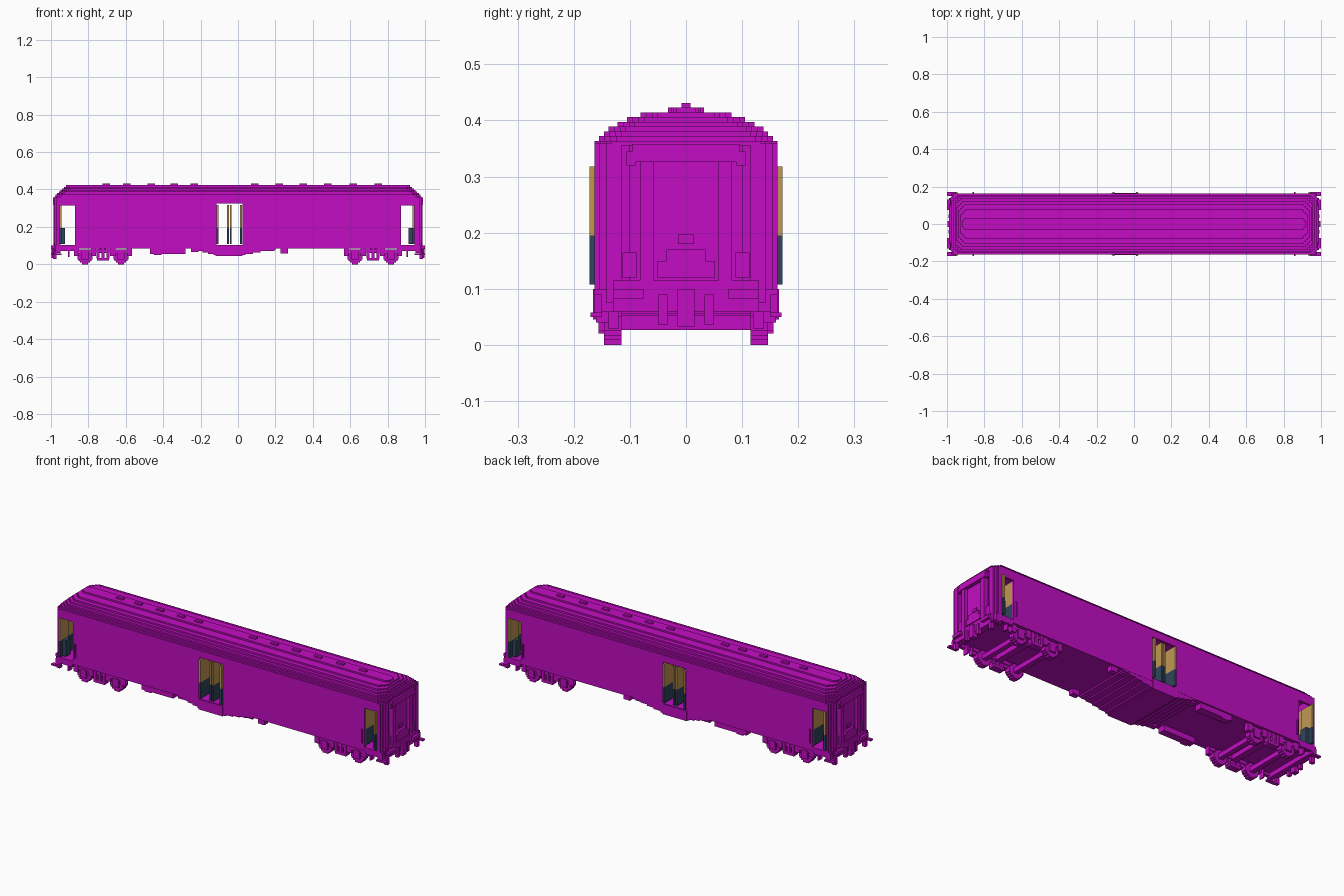
import bpy
import bmesh

cube = bpy.data.objects.get("Cube")
if cube:
    bpy.data.objects.remove(cube, do_unlink=True)


def make_material(name, colour):
    mat = bpy.data.materials.new(name)
    mat.use_nodes = True
    mat.diffuse_color = (*colour, 1)
    shader = mat.node_tree.nodes["Principled BSDF"]
    shader.inputs["Base Color"].default_value = (*colour, 1)
    shader.inputs["Roughness"].default_value = 0.8
    return mat


MAGENTA = make_material("magenta", (0.54, 0.004, 0.54))
GOLD = make_material("gold", (0.53, 0.31, 0.09))
NAVY = make_material("navy", (0.03, 0.06, 0.11))
VOXEL = 0.0085


class Part:
    """Collects blocks, optionally mirrored, into one object."""

    def __init__(self, name, mat=MAGENTA, mirror=""):
        self.name, self.mat, self.mirror = name, mat, mirror
        self.bm = bmesh.new()

    def block(self, xs, ys, zs):
        spans = {(tuple(xs), tuple(ys))}
        if "x" in self.mirror:
            spans |= {((-x[1], -x[0]), y) for x, y in spans}
        if "y" in self.mirror:
            spans |= {(x, (-y[1], -y[0])) for x, y in spans}
        for x, y in sorted(spans):
            verts = bmesh.ops.create_cube(self.bm, size=1)["verts"]
            for v in verts:
                for axis, (low, high) in enumerate((x, y, zs)):
                    v.co[axis] = high if v.co[axis] > 0 else low
        return self

    def slab(self, half_x, half_y, zs, cut):
        """Long slab whose plan corners step inward."""
        for k in range(4):
            x = half_x - cut * k / 3
            y = half_y - cut * (3 - k) / 3
            self.block((-x, x), (-y, y), zs)

    def finish(self):
        mesh = bpy.data.meshes.new(self.name)
        self.bm.to_mesh(mesh)
        self.bm.free()
        mesh.materials.append(self.mat)
        obj = bpy.data.objects.new(self.name, mesh)
        bpy.context.collection.objects.link(obj)
        return obj


# Side walls, left open at the three doorways
WALL = (0.152, 0.163)
walls = Part("side_walls", mirror="y")
for xs in ((-0.965, -0.95), (-0.872, -0.115), (0.024, 0.872), (0.945, 0.965)):
    walls.block(xs, WALL, (0.085, 0.36))
for xs, low in (((-0.95, -0.872), 0.315), ((0.872, 0.945), 0.315), ((-0.115, 0.024), 0.325)):
    walls.block(xs, WALL, (low, 0.36))
walls.finish()

# Floor and the stepped drop in the middle
floor = Part("floor")
floor.block((-0.965, 0.965), (-0.163, 0.163), (0.085, 0.103))
left, right = -0.25, 0.2
for step in range(5):
    floor.block((left, right), (-0.162, 0.162), (0.077 - step * 0.007, 0.09))
    left += 0.03
    right -= 0.04
floor.block((-0.12, 0.024), (-0.166, 0.166), (0.045, 0.1))
floor.finish()

# Stepped roof layers
roof = Part("roof")
layers = ((0.98, 0.163), (0.975, 0.155), (0.967, 0.146), (0.958, 0.138), (0.95, 0.122),
          (0.94, 0.105), (0.93, 0.081), (0.92, 0.032))
for level, (half_x, half_y) in enumerate(layers):
    z = 0.355 + level * VOXEL
    roof.slab(half_x, half_y, (z, z + VOXEL), 0.03 if level < 7 else 0.015)
roof.finish()

vents = Part("roof_vents")
for x in (-0.705, -0.595, -0.465, -0.34, -0.235, 0.09, 0.22, 0.35, 0.48, 0.615, 0.75):
    vents.block((x - 0.02, x + 0.02), (-0.008, 0.008), (0.42, 0.431))
vents.finish()

# End walls with corner posts and ribs
ends = Part("end_walls", mirror="xy")
ends.block((0.95, 0.96), (0, 0.16), (0.085, 0.36))
ends.block((0.955, 0.972), (0.135, 0.155), (0.075, 0.36))
ends.block((0.955, 0.982), (0.115, 0.142), (0.075, 0.36))
ends.block((0.955, 0.972), (0.1, 0.12), (0.085, 0.36))
ends.finish()

# Gangway frame, hood and inner door
gangway = Part("gangway", mirror="xy")
gangway.block((0.955, 0.986), (0.058, 0.082), (0.06, 0.33))
gangway.block((0.955, 0.99), (0, 0.095), (0.326, 0.358))
gangway.block((0.955, 0.988), (0.09, 0.106), (0.32, 0.345))
gangway.block((0.955, 0.97), (0, 0.06), (0.1, 0.33))
gangway.block((0.955, 0.984), (0, 0.052), (0.12, 0.15))
gangway.block((0.955, 0.984), (0, 0.035), (0.15, 0.17))
gangway.block((0.96, 0.976), (0.0, 0.014), (0.18, 0.197))
gangway.block((0.955, 0.978), (0.088, 0.113), (0.12, 0.165))
gangway.finish()

# Buffer beams, buffers, coupler and hoses
gear = Part("coupling_gear", mirror="xy")
gear.block((0.95, 0.985), (0, 0.13), (0.06, 0.115))
gear.block((0.95, 0.975), (0.12, 0.163), (0.06, 0.1))
gear.block((0.98, 1.0), (0.075, 0.13), (0.083, 0.1))
gear.block((0.97, 0.99), (0.12, 0.138), (0.028, 0.06))
gear.block((0.97, 0.997), (0, 0.015), (0.033, 0.1))
gear.block((0.975, 0.992), (0.033, 0.05), (0.036, 0.09))
gear.finish()

# Footsteps under the end doors and grab rails beside them
steps = Part("door_steps", mirror="xy")
steps.block((0.875, 0.95), (0.145, 0.163), (0.07, 0.09))
steps.block((0.945, 1.0), (0.15, 0.17), (0.05, 0.058))
steps.block((0.9, 0.908), (0.13, 0.16), (0.04, 0.085))
steps.block((0.97, 0.978), (0.15, 0.163), (0.05, 0.09))
steps.block((0.855, 0.863), (0.163, 0.171), (0.125, 0.2))
steps.finish()

# Underfloor equipment
boxes = Part("underfloor_boxes", mirror="y")
boxes.block((-0.47, -0.28), (0.115, 0.155), (0.056, 0.088))
for x, z in ((-0.43, 0.05), (-0.23, 0.066), (0.175, 0.07), (0.247, 0.058)):
    boxes.block((x - 0.02, x + 0.02), (0.125, 0.155), (z, 0.088))
boxes.finish()

# Wheels built from stacked rows, with axles
AXLES = (0.625, 0.818)
wheels = Part("wheels", mirror="xy")
axles = Part("axles", mirror="x")
rows = (0.016, 0.027, 0.035, 0.04, 0.04, 0.04, 0.035, 0.027, 0.016)
for cx in AXLES:
    for row, half in enumerate(rows):
        z = row * VOXEL
        wheels.block((cx - half, cx + half), (0.115, 0.146), (z, z + VOXEL))
    axles.block((cx - 0.013, cx + 0.013), (-0.12, 0.12), (0.027, 0.052))
wheels.finish()
axles.finish()

# Bogie frames with axle boxes, springs and cross beams
bogies = Part("bogie_frames", mirror="xy")
bogies.block((0.57, 0.875), (0.125, 0.152), (0.062, 0.08))
bogies.block((0.69, 0.755), (0.12, 0.156), (0.02, 0.035))
for x in (0.695, 0.722, 0.748):
    bogies.block((x - 0.008, x + 0.008), (0.13, 0.156), (0.03, 0.09))
for cx in AXLES:
    bogies.block((cx - 0.018, cx + 0.018), (0.14, 0.156), (0.025, 0.07))
    for side in (-1, 1):
        x = cx + side * 0.045
        bogies.block((x - 0.014, x + 0.014), (0.13, 0.155), (0.045, 0.09))
bogies.block((0.705, 0.74), (0, 0.14), (0.06, 0.09))
bogies.finish()

# Door leaves folded open, navy below and gold above
for name, mat, zs in (("lower", NAVY, (0.108, 0.195)), ("upper", GOLD, (0.195, 0.318))):
    leaves = Part("door_leaves_" + name, mat, mirror="y")
    leaf = (0.095, 0.172)
    for x in (-0.949, -0.11, 0.016, 0.939):
        leaves.block((x - 0.005, x + 0.005), leaf, zs)
    for x in (-0.054, -0.039):
        leaves.block((x - 0.005, x + 0.005), (0.1, 0.16), zs)
    if mat == NAVY:
        for x in (-0.937, 0.92):
            leaves.block((x - 0.008, x + 0.012), (0.11, 0.15), zs)
    leaves.finish()

    # Inner lining and vestibule partitions share the two colours
    lining = Part("lining_" + name, mat, mirror="y")
    for xs in ((-0.872, -0.117), (0.026, 0.872)):
        lining.block(xs, (0.146, 0.153), zs)
    for x in (-0.951, -0.868, 0.866, 0.946):
        lining.block((x - 0.003, x + 0.003), (0.03, 0.15), zs)
    lining.finish()
